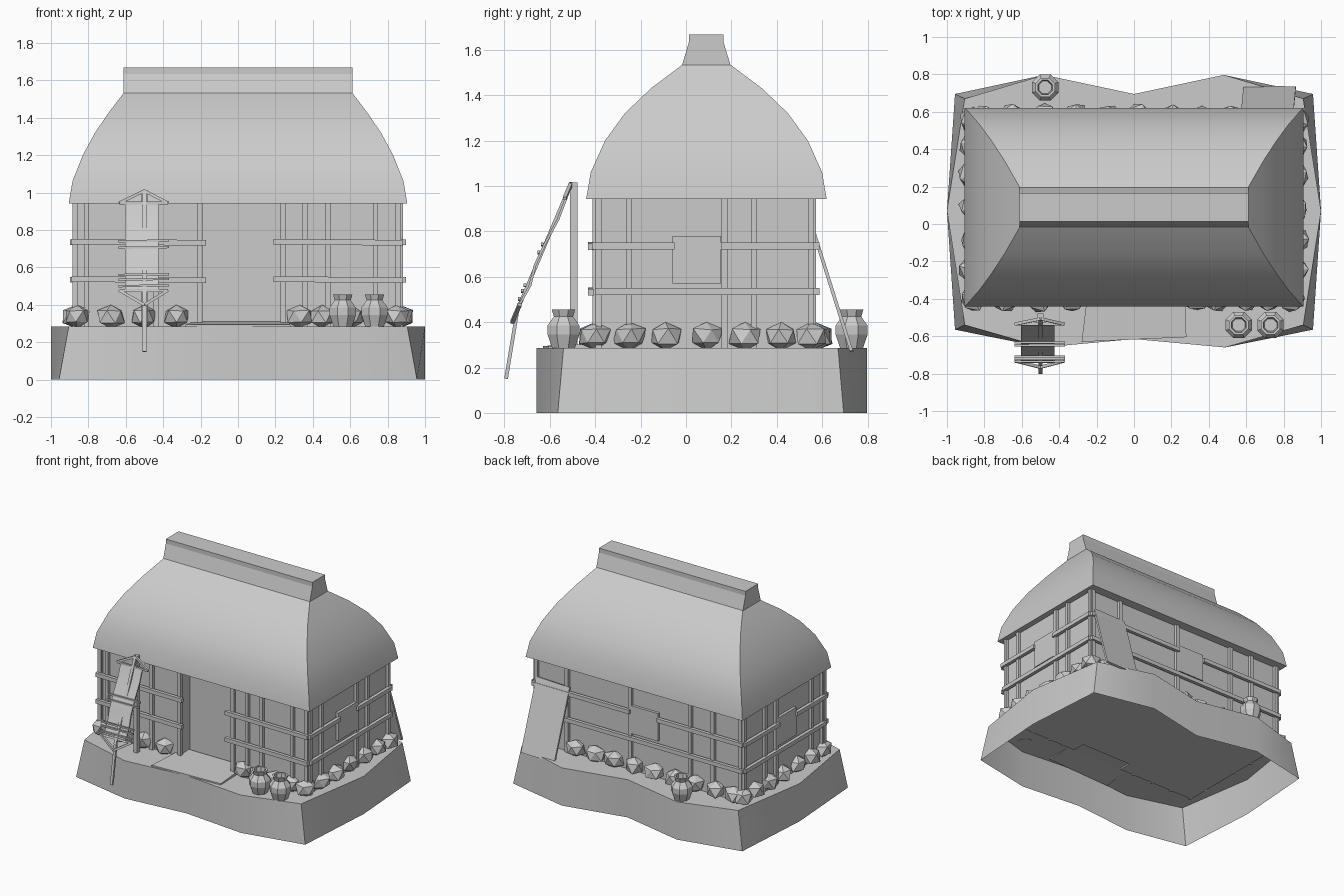
import bpy, bmesh, math, random
from mathutils import Vector

if "Cube" in bpy.data.objects:
    bpy.data.objects.remove(bpy.data.objects["Cube"])

random.seed(4)
FLOOR, EAVE = 0.285, 0.95


def finish(name, bm, smooth=None):
    bmesh.ops.recalc_face_normals(bm, faces=bm.faces)
    me = bpy.data.meshes.new(name)
    bm.to_mesh(me)
    bm.free()
    ob = bpy.data.objects.new(name, me)
    bpy.context.collection.objects.link(ob)
    if smooth:
        bpy.ops.object.select_all(action='DESELECT')
        ob.select_set(True)
        bpy.context.view_layer.objects.active = ob
        bpy.ops.object.shade_smooth_by_angle(angle=math.radians(smooth))
    return ob


def loft(name, rings, bottom=True, top=True, smooth=None):
    """Skin a stack of equal-length closed rings."""
    bm = bmesh.new()
    vs = [[bm.verts.new(p) for p in r] for r in rings]
    for a, b in zip(vs, vs[1:]):
        for i in range(len(a)):
            j = (i + 1) % len(a)
            bm.faces.new((a[i], a[j], b[j], b[i]))
    if bottom:
        bm.faces.new(vs[0][::-1])
    if top:
        bm.faces.new(vs[-1])
    return finish(name, bm, smooth)


def bar(name, p, q, w, d, side=(1, 0, 0)):
    """Rectangular bar from p to q, w wide along side, d deep."""
    p, q = Vector(p), Vector(q)
    t = (q - p).normalized()
    s = Vector(side)
    s = (s - t * s.dot(t)).normalized()
    n = t.cross(s)
    c = [(-1, -1), (1, -1), (1, 1), (-1, 1)]
    return loft(name, [[e + s * a * w / 2 + n * b * d / 2 for a, b in c] for e in (p, q)])


def rect(x0, x1, y0, y1, z):
    return [(x0, y0, z), (x1, y0, z), (x1, y1, z), (x0, y1, z)]


def box(name, x0, x1, y0, y1, z0, z1):
    return loft(name, [rect(x0, x1, y0, y1, z0), rect(x0, x1, y0, y1, z1)])


# Wavy ground block, corners drawn in at the top, open underneath
def outline(cx, yf, yb, z):
    pts = [(-cx, yf), (-.486, -.66), (0, -.615), (.486, -.66), (cx, yf), (1, .07),
           (cx, yb), (.48, .797), (0, .695), (-.48, .797), (-cx, yb), (-1, .07)]
    return [(x, y, z) for x, y in pts]


loft("ground_block", [outline(.957, -.565, .695, 0), outline(.905, -.54, .67, FLOOR)],
     bottom=False, smooth=30)

# Walls with a recessed doorway
foot = [(-.86, -.39), (-.2, -.39), (-.2, -.29), (.23, -.29), (.23, -.39),
        (.86, -.39), (.86, .55), (-.86, .55)]
loft("walls", [[(x, y, z) for x, y in foot] for z in (FLOOR - .01, EAVE)])

# Doorstep slab
loft("doorstep", [[(-.28, -.63, z), (.28, -.605, z), (.27, -.30, z + .015), (-.24, -.30, z + .015)]
                  for z in (.275, .295)])

# Thatched hip roof: half length, front y, back y, height
prof = [(.905, -.44, .62, .942), (.885, -.42, .60, 1.06), (.83, -.357, .537, 1.2),
        (.765, -.27, .45, 1.32), (.69, -.155, .335, 1.43), (.61, -.015, .195, 1.535)]
loft("thatched_roof", [rect(-x, x, a, b, z) for x, a, b, z in prof], smooth=25)

# Ridge cap
loft("ridge_cap", [rect(-.612, .612, -.018, .197, 1.53), rect(-.612, .612, .013, .165, 1.635),
                   rect(-.612, .612, .013, .165, 1.668)])

# Posts
for x in (-.87, -.81, -.44, -.205, .24, .36, .48, .735, .855):
    box("front_post", x - .014, x + .014, -.412, -.385, FLOOR, EAVE)
for x in (-.85, -.62, -.43, .07, .6, .855):
    box("back_post", x - .014, x + .014, .545, .572, FLOOR, EAVE)
for s in (-1, 1):
    for y in (-.385, -.25, .17, .30, .55):
        bar("side_post", (s * .868, y, FLOOR), (s * .868, y, EAVE), .026, .026)

# Rails, with gaps for the door and windows
for z in (.535, .735):
    for a, b in ((-.89, -.17), (.19, .88)):
        bar("front_rail", (a, -.418, z + .003), (b, -.418, z - .003), .026, .03, (0, 1, 0))
    gap = z > .6
    for a, b in ((-.88, -.165), (.065, .88)) if gap else ((-.88, .88),):
        bar("back_rail", (a, .575, z), (b, .575, z), .026, .03, (0, 1, 0))
    for s in (-1, 1):
        for a, b in ((-.415, -.05), (.155, .565)) if gap else ((-.40, .565),):
            bar("side_rail", (s * .884, a, z), (s * .884, b, z), .026, .03)

# Window panels
box("back_window", -.165, .065, .54, .57, .57, .78)
for s in (-1, 1):
    box("side_window", s * .865 - .015, s * .865 + .015, -.06, .155, .57, .78)


# Foundation stones
def stone(x, y):
    bm = bmesh.new()
    bmesh.ops.create_icosphere(bm, subdivisions=1, radius=1)
    rz = random.uniform(0, 6.28)
    for v in bm.verts:
        k = random.uniform(.9, 1.15)
        a, b = v.co.x * .076 * k, v.co.y * .07 * k
        v.co = (x + a * math.cos(rz) - b * math.sin(rz), y + a * math.sin(rz) + b * math.cos(rz),
                max(.275, min(.40, .338 + v.co.z * .068 * k)))
    finish("foundation_stone", bm)


for x in (-.86, -.68, -.5, -.33, .33, .45, .6, .72, .85):
    stone(x, -.40)
for x in (-.8, -.65, -.48, -.31, -.14, .03, .2, .36, .52, .75):
    stone(x, .57)
for s in (-1, 1):
    for y in (-.25, -.09, .09, .26, .42, .55):
        stone(s * .865, y)

# Eight-sided jars
for x, y in ((.56, -.54), (.73, -.54), (-.475, .73)):
    jar = [(.054, .284), (.076, .345), (.076, .385), (.046, .425), (.056, .455), (.042, .455), (.036, .41)]
    loft("jar", [[(x + r * math.cos((i + .5) * math.pi / 4), y + r * math.sin((i + .5) * math.pi / 4), z)
                  for i in range(8)] for r, z in jar])

# Board leaning on the back wall
bar("leaning_board", (.71, .567, .785), (.725, .73, .27), .28, .015)

# Drying frame: upright, slanted pole and hanging hide
bar("frame_upright", (-.5, -.495, FLOOR), (-.5, -.495, 1.015), .03, .033)


def lean(z):
    return -.505 - (1.015 - z) * .424


bar("slanted_pole", (-.5, lean(1.01), 1.01), (-.5, lean(.44), .44), .02, .016)
bar("pole_foot", (-.5, -.745, .44), (-.5, -.793, .15), .02, .016)
zs = [.945, .85, .75, .65, .56, .47]
wob = [0, .004, -.008, -.012, .004, -.008]
loft("hanging_hide", [[(x, lean(z) + w + d, z) for x, d in ((-.605, 0), (-.425, 0), (-.425, .012), (-.605, .012))]
                      for z, w in zip(zs, wob)], smooth=40)
for z, tip in ((.945, 1.01), (.478, .40)):
    bar("frame_crossbar", (-.63, lean(z), z), (-.375, lean(z), z), .014, .014, (0, 1, 0))
    for x in (-.635, -.375):
        bar("frame_brace", (x, lean(z), z), (-.5, lean(tip), tip), .016, .016, (0, 1, 0))
for z in (.74, .705, .56, .535, .50):
    bar("hide_slat", (-.64, lean(z) - .012, z), (-.37, lean(z) - .012, z + .004), .012, .012, (0, 1, 0))
